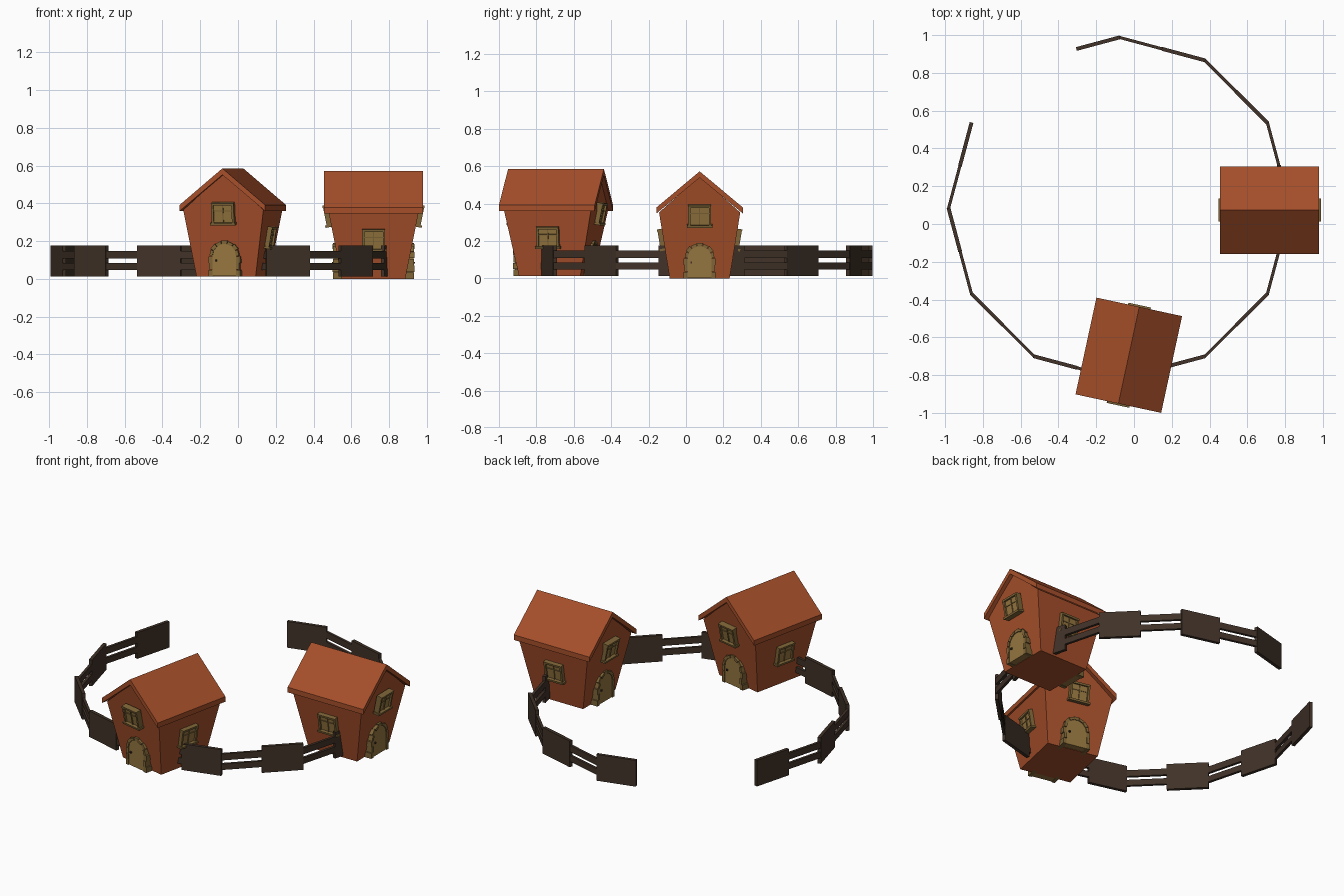
import bpy, bmesh, math
from mathutils import Matrix, Vector

if "Cube" in bpy.data.objects:
    bpy.data.objects.remove(bpy.data.objects["Cube"])


def material(name, rgb):
    m = bpy.data.materials.new(name)
    m.diffuse_color = (*rgb, 1)
    m.use_nodes = True
    m.node_tree.nodes["Principled BSDF"].inputs["Base Color"].default_value = m.diffuse_color
    return m


BRICK = material("brick_red", (0.38, 0.078, 0.023))
TAN = material("tan_wood", (0.30, 0.180, 0.050))
OCHRE = material("dark_ochre", (0.21, 0.130, 0.038))
DARK = material("dark_brown_wood", (0.052, 0.032, 0.021))


def box(bm, lo, hi, mat=Matrix()):
    lo, hi = Vector(lo), Vector(hi)
    m = mat @ Matrix.Translation((lo + hi) / 2) @ Matrix.Diagonal((*(hi - lo), 1))
    bmesh.ops.create_cube(bm, size=1, matrix=m)


def prism(bm, ring_a, ring_b, mat=Matrix()):
    """Solid joining two matching outlines."""
    a = [bm.verts.new(mat @ Vector(p)) for p in ring_a]
    b = [bm.verts.new(mat @ Vector(p)) for p in ring_b]
    n = len(a)
    bm.faces.new(a)
    bm.faces.new(b[::-1])
    for i in range(n):
        j = (i + 1) % n
        bm.faces.new((a[i], b[i], b[j], a[j]))


def finish(bm, name, mat, world=Matrix()):
    bmesh.ops.recalc_face_normals(bm, faces=bm.faces)
    me = bpy.data.meshes.new(name)
    bm.to_mesh(me)
    bm.free()
    me.materials.append(mat)
    ob = bpy.data.objects.new(name, me)
    ob.matrix_world = world
    bpy.context.collection.objects.link(ob)


def rot_z(a):
    return Matrix.Rotation(a, 4, 'Z')


EAVE = 0.352
BX, BY = 0.168, 0.160     # wall half sizes at the ground
TX, TY = 0.238, 0.217     # wall half sizes at the eaves


def wall_frame(k, z):
    """Frame on wall k (0 and 2 gables, 1 and 3 sides): x outward, leaning with the wall."""
    b, t = ((BX, TX), (BY, TY))[k % 2]
    lean = (t - b) / EAVE
    return (rot_z(k * math.pi / 2) @ Matrix.Translation((b + lean * z, 0, z))
            @ Matrix.Rotation(math.atan(lean), 4, 'Y'))


def house(tag, world):
    # flared walls and gable block
    bm = bmesh.new()
    rings = []
    for s in (-1, 1):
        rings.append([(s * BX, -BY, 0), (s * BX, BY, 0), (s * TX, TY, EAVE),
                      (s * TX, 0, 0.545), (s * TX, -TY, EAVE)])
    prism(bm, *rings)
    finish(bm, tag + "_walls", BRICK, world)

    # pitched roof slab
    bm = bmesh.new()
    prof = [(-0.232, 0.378), (0, 0.572), (0.232, 0.378), (0.232, 0.346), (0, 0.538), (-0.232, 0.346)]
    prism(bm, [(-0.262, y, z) for y, z in prof], [(0.262, y, z) for y, z in prof])
    finish(bm, tag + "_roof", BRICK, world)

    # windows: frame, sill and glazing bars, with a pane behind
    fr, pane = bmesh.new(), bmesh.new()
    for k in range(4):
        f = wall_frame(k, 0.335 if k % 2 == 0 else 0.208)
        w, h = 0.055, 0.054
        for s in (-1, 1):
            box(fr, (-0.01, s * w - 0.006, -h), (0.024, s * w + 0.006, h), f)
        box(fr, (-0.01, -w - 0.006, h - 0.008), (0.026, w + 0.006, h + 0.004), f)
        box(fr, (-0.01, -w - 0.013, -h - 0.006), (0.032, w + 0.013, -h + 0.006), f)
        box(fr, (-0.01, -0.003, -h), (0.018, 0.003, h), f)
        box(fr, (-0.01, -w, 0.012), (0.017, w, 0.017), f)
        box(pane, (-0.01, -w, -h), (0.013, w, h), f)
    finish(fr, tag + "_window_frames", OCHRE, world)
    finish(pane, tag + "_window_panes", TAN, world)

    # arched doors with stone surround and knob on both gable ends
    leaf, stones, knob = bmesh.new(), bmesh.new(), bmesh.new()
    r, spring = 0.066, 0.108
    arch = [(r, 0.002)] + [(r * math.cos(i * math.pi / 10), spring + r * math.sin(i * math.pi / 10))
                           for i in range(11)] + [(-r, 0.002)]
    for k in (0, 2):
        f = rot_z(k * math.pi / 2)
        prism(leaf, [(0.14, y, z) for y, z in arch], [(0.211, y, z) for y, z in arch], f)
        box(knob, (0.205, -0.050, 0.080), (0.219, -0.040, 0.090), f)
        for s in (-1, 1):
            for i in range(3):
                out = 0.081 + 0.005 * (i % 2 == 0)
                y = sorted((s * 0.064, s * out))
                box(stones, (0.14, y[0], i * 0.036), (0.215 + 0.003 * (i % 2), y[1], i * 0.036 + 0.034), f)
        n = 7
        for i in range(n):
            a0, a1 = (i + 0.04) * math.pi / n, (i + 0.96) * math.pi / n
            ro = 0.080 + 0.004 * (i % 2)
            pts = [(q * math.cos(a), spring + q * math.sin(a))
                   for q, a in ((0.064, a0), (ro, a0), (ro, a1), (0.064, a1))]
            x = 0.218 - 0.003 * (i % 2)
            prism(stones, [(0.14, *p) for p in pts], [(x, *p) for p in pts], f)
    finish(leaf, tag + "_doors", TAN, world)
    finish(stones, tag + "_door_surrounds", OCHRE, world)
    finish(knob, tag + "_door_knobs", DARK, world)


house("right_house", Matrix.Translation((0.718, 0.073, 0)))
house("front_house", Matrix.Translation((-0.0275, -0.695, 0.013)) @ rot_z(math.radians(-102.2)))

# ring fence: twelve-sided, each side split into a solid half and a railed half
CENTRE, RADIUS = Vector((-0.077, 0.083, 0)), 0.905


def ring_point(half):
    def corner(i):
        a = math.radians(30 * i)
        return CENTRE + RADIUS * Vector((math.cos(a), math.sin(a), 0))
    i = half // 2
    return corner(i) if half % 2 == 0 else (corner(i) + corner(i + 1)) / 2


SOLID = {10, 12, 14, 16, 19, 21, 23, 24, 26, 28, 30}
panels, rails = bmesh.new(), bmesh.new()
for half in range(10, 31):
    p, q = ring_point(half), ring_point(half + 1)
    d = q - p
    f = Matrix.Translation(p) @ rot_z(math.atan2(d.y, d.x))
    e = 0.002
    if half in SOLID:
        box(panels, (-e, -0.010, 0.012), (d.length + e, 0.010, 0.176), f)
    else:
        for lo, hi in ((0.048, 0.085), (0.108, 0.148)):
            box(rails, (-e, -0.008, lo), (d.length + e, 0.008, hi), f)
finish(panels, "fence_panels", DARK)
finish(rails, "fence_rails", DARK)
